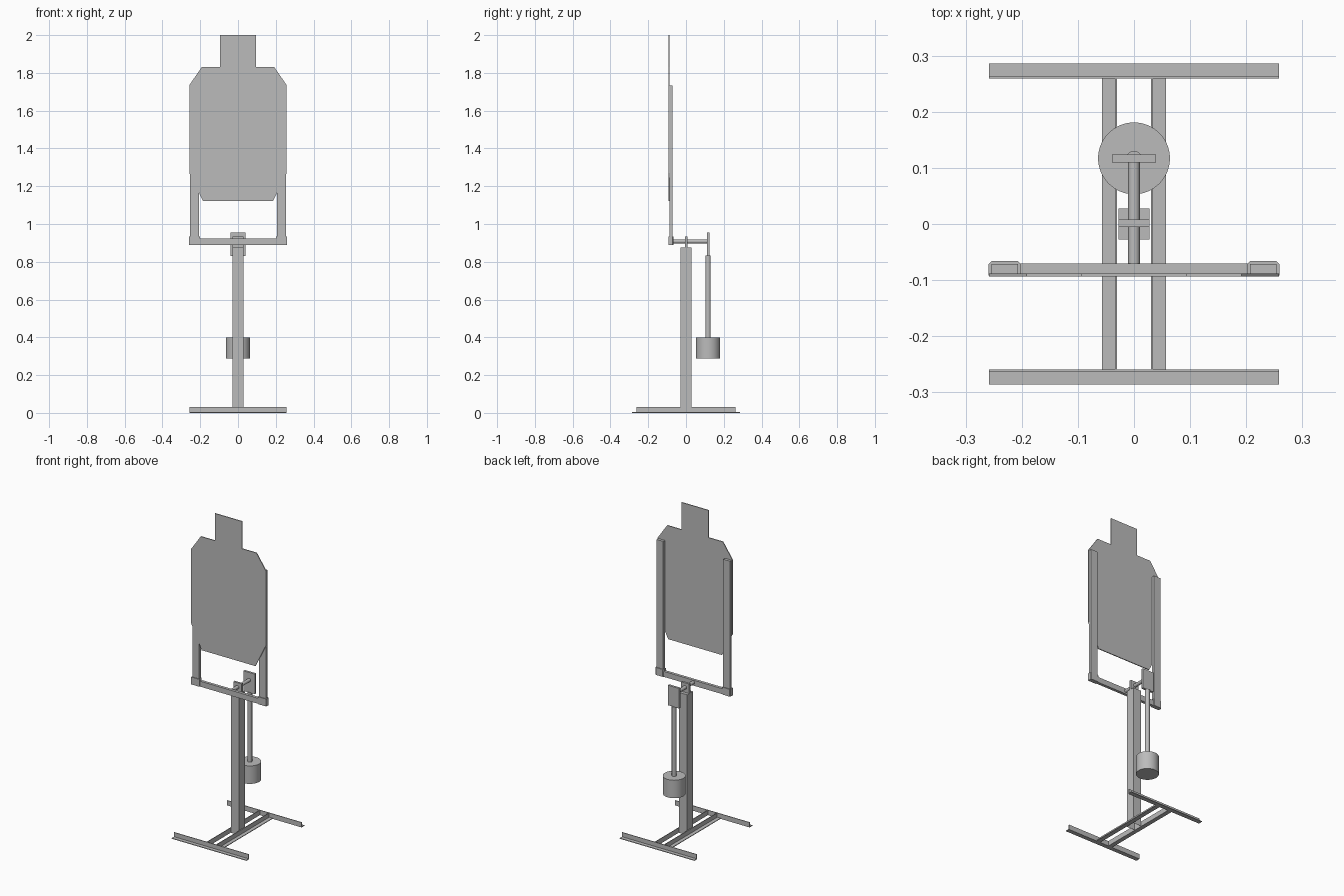
import bpy, bmesh, math
from mathutils import Vector

cube = bpy.data.objects.get("Cube")
if cube:
    bpy.data.objects.remove(cube, do_unlink=True)

steel = bpy.data.materials.new("grey_steel")
steel.use_nodes = True
grey = (0.5, 0.5, 0.5, 1)
steel.diffuse_color = grey
steel.node_tree.nodes["Principled BSDF"].inputs["Base Color"].default_value = grey


def finish(name, bm):
    bmesh.ops.recalc_face_normals(bm, faces=bm.faces)
    mesh = bpy.data.meshes.new(name)
    bm.to_mesh(mesh)
    bm.free()
    obj = bpy.data.objects.new(name, mesh)
    bpy.context.collection.objects.link(obj)
    mesh.materials.append(steel)
    return obj


def prism(name, profile, origin, u, v, sweep):
    """Extrude a 2D outline, drawn along u and v, by the sweep vector."""
    bm = bmesh.new()
    o, u, v = Vector(origin), Vector(u), Vector(v)
    face = bm.faces.new([bm.verts.new(o + a * u + b * v) for a, b in profile])
    ext = bmesh.ops.extrude_face_region(bm, geom=[face], use_keep_orig=True)
    moved = [g for g in ext["geom"] if isinstance(g, bmesh.types.BMVert)]
    bmesh.ops.translate(bm, verts=moved, vec=Vector(sweep))
    return finish(name, bm)


def box(name, lo, hi):
    x, y, z = (b - a for a, b in zip(lo, hi))
    return prism(name, [(0, 0), (x, 0), (x, y), (0, y)], lo, (1, 0, 0), (0, 1, 0), (0, 0, z))


def rod(name, radius, start, end, sides=48):
    start, end = Vector(start), Vector(end)
    axis = end - start
    u = axis.orthogonal().normalized()
    v = axis.normalized().cross(u)
    ring = [(radius * math.cos(math.tau * i / sides), radius * math.sin(math.tau * i / sides))
            for i in range(sides)]
    obj = prism(name, ring, start, u, v, axis)
    bpy.ops.object.select_all(action="DESELECT")
    obj.select_set(True)
    bpy.context.view_layer.objects.active = obj
    bpy.ops.object.shade_smooth_by_angle(angle=math.radians(30))
    return obj


# Base: angle irons with upright inner walls and flanges pointing outwards
wall = 0.004
angle_iron = [(0, 0), (0.027, 0), (0.027, wall), (wall, wall), (wall, 0.031), (0, 0.031)]
up = (0, 0, 1)
for side, end_name, rail_name in ((-1, "front", "right"), (1, "rear", "left")):
    prism(end_name + "_foot", angle_iron, (-0.258, side * 0.259, 0), (0, side, 0), up, (0.516, 0, 0))
    prism(rail_name + "_base_rail", angle_iron, (side * 0.03, -0.259, 0), (side, 0, 0), up, (0, 0.518, 0))

# Post: square tube, closed on top and open underneath
post = box("post", (-0.028, -0.028, 0), (0.028, 0.028, 0.876))
bm = bmesh.new()
bm.from_mesh(post.data)
bm.faces.ensure_lookup_table()
floor = min(bm.faces, key=lambda f: f.calc_center_median().z)
bmesh.ops.inset_region(bm, faces=[floor], thickness=0.004)
bmesh.ops.translate(bm, verts=floor.verts, vec=(0, 0, 0.865))
bm.to_mesh(post.data)
bm.free()

# Pivot and swinging counterweight
box("pivot_plate", (-0.028, -0.005, 0.876), (0.028, 0.008, 0.935))
rod("pivot_axle", 0.0105, (0, -0.072, 0.908), (0, 0.112, 0.908), 32)
box("pendulum_plate", (-0.039, 0.11, 0.83), (0.039, 0.124, 0.955))
rod("pendulum_rod", 0.0135, (0, 0.117, 0.39), (0, 0.117, 0.832), 32)
rod("counterweight", 0.064, (0, 0.117, 0.287), (0, 0.117, 0.399), 64)

# Target frame
box("crossbar", (-0.204, -0.088, 0.889), (0.204, -0.07, 0.923))
for side, name in ((-1, "right"), (1, "left")):
    inner, outer = sorted((side * 0.207, side * 0.254))
    box(name + "_upright", (inner, -0.088, 0.895), (outer, -0.071, 1.732))
    # Bent strap socket, rounded on its two rear corners
    inner, outer = sorted((side * 0.202, side * 0.259))
    socket = [(inner, -0.092), (outer, -0.092), (outer, -0.071), (outer - 0.005, -0.066),
              (inner + 0.005, -0.066), (inner, -0.071)]
    prism(name + "_socket", socket, (0, 0, 0.889), (1, 0, 0), (0, 1, 0), (0, 0, 0.046))

# Target plate: half outline mirrored across the middle
half = [(0.185, 1.122), (0.258, 1.27), (0.258, 1.735), (0.192, 1.83), (0.094, 1.83), (0.094, 2.0)]
outline = half + [(-x, z) for x, z in reversed(half)]
prism("target_plate", outline, (0, -0.0935, 0), (1, 0, 0), up, (0, 0.0055, 0))
